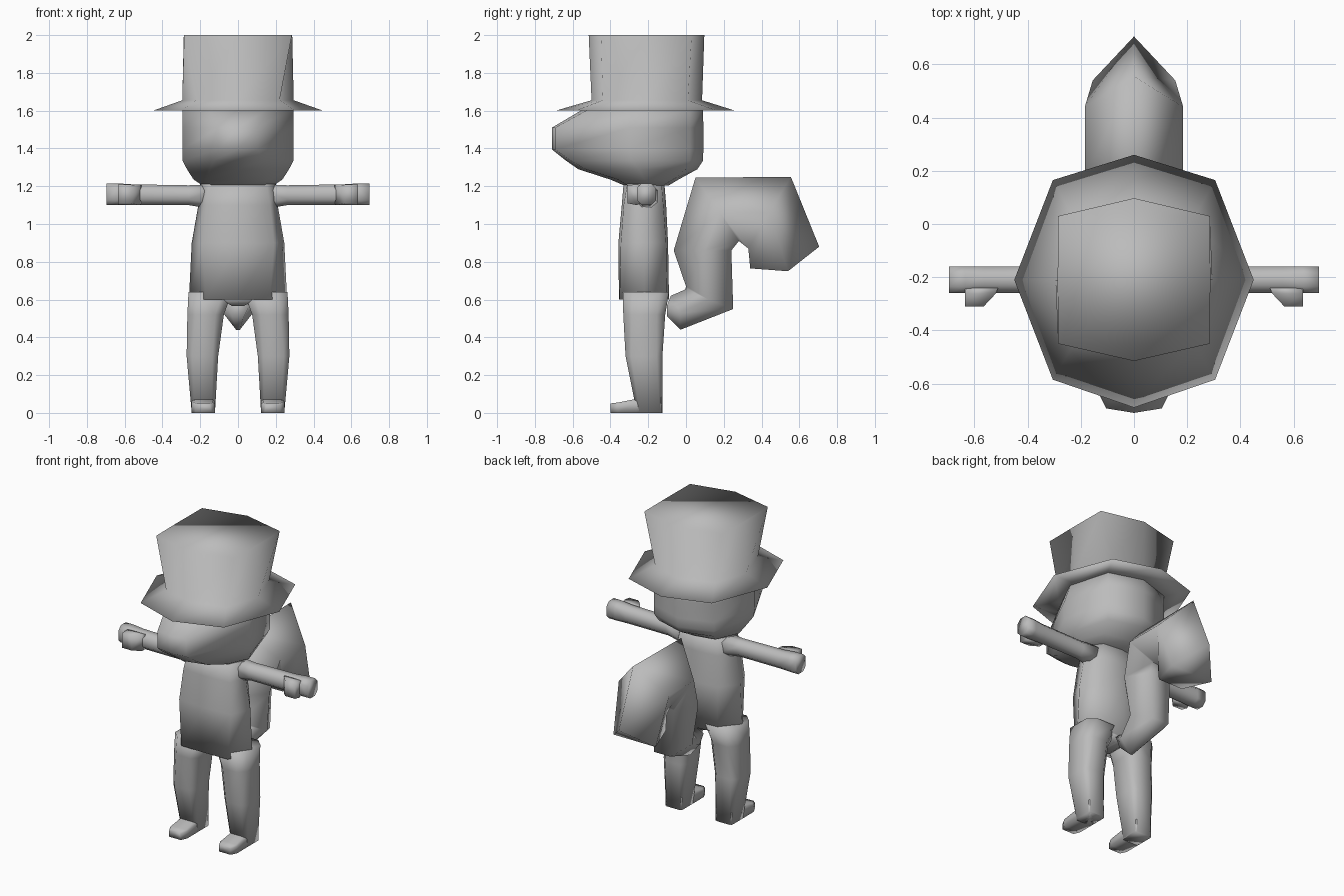
import bpy, bmesh

if "Cube" in bpy.data.objects:
    bpy.data.objects.remove(bpy.data.objects["Cube"])

grey = bpy.data.materials.new("plain_grey")
grey.diffuse_color = (0.5, 0.5, 0.5, 1)
grey.use_nodes = True
grey.node_tree.nodes["Principled BSDF"].inputs["Base Color"].default_value = grey.diffuse_color


def loft(name, rings, mirror=False):
    """Skin closed rings of equal length and cap both ends."""
    bm = bmesh.new()
    loops = [[bm.verts.new(p) for p in ring] for ring in rings]
    n = len(loops[0])
    for a, b in zip(loops, loops[1:]):
        for i in range(n):
            j = (i + 1) % n
            bm.faces.new((a[i], a[j], b[j], b[i]))
    bm.faces.new(loops[0][::-1])
    bm.faces.new(loops[-1])
    bmesh.ops.recalc_face_normals(bm, faces=bm.faces)
    for f in bm.faces:
        f.smooth = True
    me = bpy.data.meshes.new(name)
    bm.to_mesh(me)
    bm.free()
    me.materials.append(grey)
    ob = bpy.data.objects.new(name, me)
    bpy.context.collection.objects.link(ob)
    if mirror:
        m = ob.modifiers.new("mirror", 'MIRROR')
        m.use_mirror_merge = False
    return ob


def octagon(z, front, fx, fy, sx, sy, bx, by, back):
    """Symmetric eight-sided ring: front, front corner, side, back corner, back."""
    return [(0, front, z), (fx, fy, z), (sx, sy, z), (bx, by, z),
            (0, back, z), (-bx, by, z), (-sx, sy, z), (-fx, fy, z)]


# Tall hat with a sloping brim
loft("hat", [
    octagon(1.60, -.50, .22, -.44, .29, -.21, .22, .01, .085),
    octagon(1.60, -.69, .305, -.585, .45, -.21, .305, .165, .26),
    octagon(1.655, -.50, .22, -.44, .295, -.21, .22, .01, .085),
    octagon(2.00, -.515, .285, -.45, .287, -.21, .285, .03, .097)])

# Head with a broad blunt snout
loft("head", [
    octagon(1.205, -.33, .14, -.31, .19, -.22, .13, -.12, -.09),
    octagon(1.235, -.40, .17, -.36, .235, -.22, .17, -.07, -.04),
    octagon(1.29, -.57, .15, -.53, .27, -.25, .20, .00, .06),
    octagon(1.335, -.635, .13, -.61, .293, -.29, .22, .02, .09),
    octagon(1.395, -.71, .105, -.693, .295, -.30, .22, .02, .092),
    octagon(1.51, -.71, .105, -.693, .295, -.30, .22, .02, .092),
    octagon(1.61, -.54, .16, -.51, .295, -.24, .22, .02, .09)])

# Torso, ending in a straight front hem
loft("torso", [
    octagon(.60, -.355, .17, -.352, .26, -.22, .16, -.10, -.09),
    octagon(.90, -.358, .19, -.345, .245, -.22, .16, -.105, -.095),
    octagon(1.10, -.34, .17, -.33, .21, -.22, .15, -.12, -.105),
    octagon(1.22, -.33, .15, -.31, .20, -.22, .13, -.13, -.115)])


def leg_ring(z, x0, x1, y0, y1, c=.03):
    """Rectangle with cut corners."""
    return [(x0 + c, y0, z), (x1 - c, y0, z), (x1, y0 + c, z), (x1, y1 - c, z),
            (x1 - c, y1, z), (x0 + c, y1, z), (x0, y1 - c, z), (x0, y0 + c, z)]


# Legs and feet
loft("leg", [
    leg_ring(0, .122, .245, -.26, -.125, .015),
    leg_ring(.30, .105, .272, -.32, -.125),
    leg_ring(.52, .075, .268, -.332, -.11, .045),
    leg_ring(.64, .03, .262, -.335, -.09, .05)], True)


def foot_ring(y, z1, x0, x1, c):
    return [(x0, y, 0), (x1, y, 0), (x1, y, z1 - c), (x1 - c, y, z1),
            (x0 + c, y, z1), (x0, y, z1 - c)]


loft("foot", [
    foot_ring(-.40, .05, .14, .225, .01),
    foot_ring(-.36, .055, .122, .245, .01),
    foot_ring(-.26, .075, .122, .245, .015),
    foot_ring(-.13, .10, .125, .243, .02)], True)

# Crotch between the legs
loft("crotch", [
    leg_ring(.565, -.03, .03, -.29, -.14, .01),
    leg_ring(.62, -.12, .12, -.33, -.10, .01)])


def arm_ring(x, y0, y1, z0, z1, c):
    return [(x, y0 + c, z0), (x, y1 - c, z0), (x, y1, z0 + c), (x, y1, z1 - c),
            (x, y1 - c, z1), (x, y0 + c, z1), (x, y0, z1 - c), (x, y0, z0 + c)]


# Outstretched arms, hands and thumbs
loft("arm", [
    arm_ring(.14, -.27, -.15, 1.08, 1.21, .03),
    arm_ring(.26, -.26, -.16, 1.10, 1.205, .03),
    arm_ring(.56, -.26, -.16, 1.10, 1.21, .03),
    arm_ring(.635, -.26, -.16, 1.10, 1.215, .025),
    arm_ring(.695, -.26, -.16, 1.10, 1.215, .025)], True)
loft("thumb", [
    [(x0, y, z0), (x1, y, z0), (x1, y, z1), (x0, y, z1)]
    for x0, x1, y, z0, z1 in ((.51, .635, -.24, 1.11, 1.205),
                              (.52, .635, -.262, 1.10, 1.21),
                              (.565, .635, -.31, 1.11, 1.205))], True)


def tail_ring(ay, az, sy, sz, w, by, bz, bw):
    """Ridge point, two sides, two inner points."""
    return [(0, ay, az), (w, sy, sz), (bw, by, bz), (-bw, by, bz), (-w, sy, sz)]


# Bushy tail that curls up, over and down
loft("tail", [
    tail_ring(-.08, .62, -.10, .57, .06, -.10, .51, .03),
    tail_ring(.00, .655, -.03, .53, .08, -.03, .44, .01),
    tail_ring(.00, .67, .12, .60, .13, .25, .55, .06),
    tail_ring(-.065, .86, .10, .86, .16, .24, .86, .08),
    tail_ring(.05, 1.245, .18, 1.06, .185, .28, .91, .09),
    tail_ring(.555, 1.25, .44, 1.06, .185, .33, .87, .09),
    tail_ring(.705, .88, .54, .75, .155, .34, .765, .09)])
